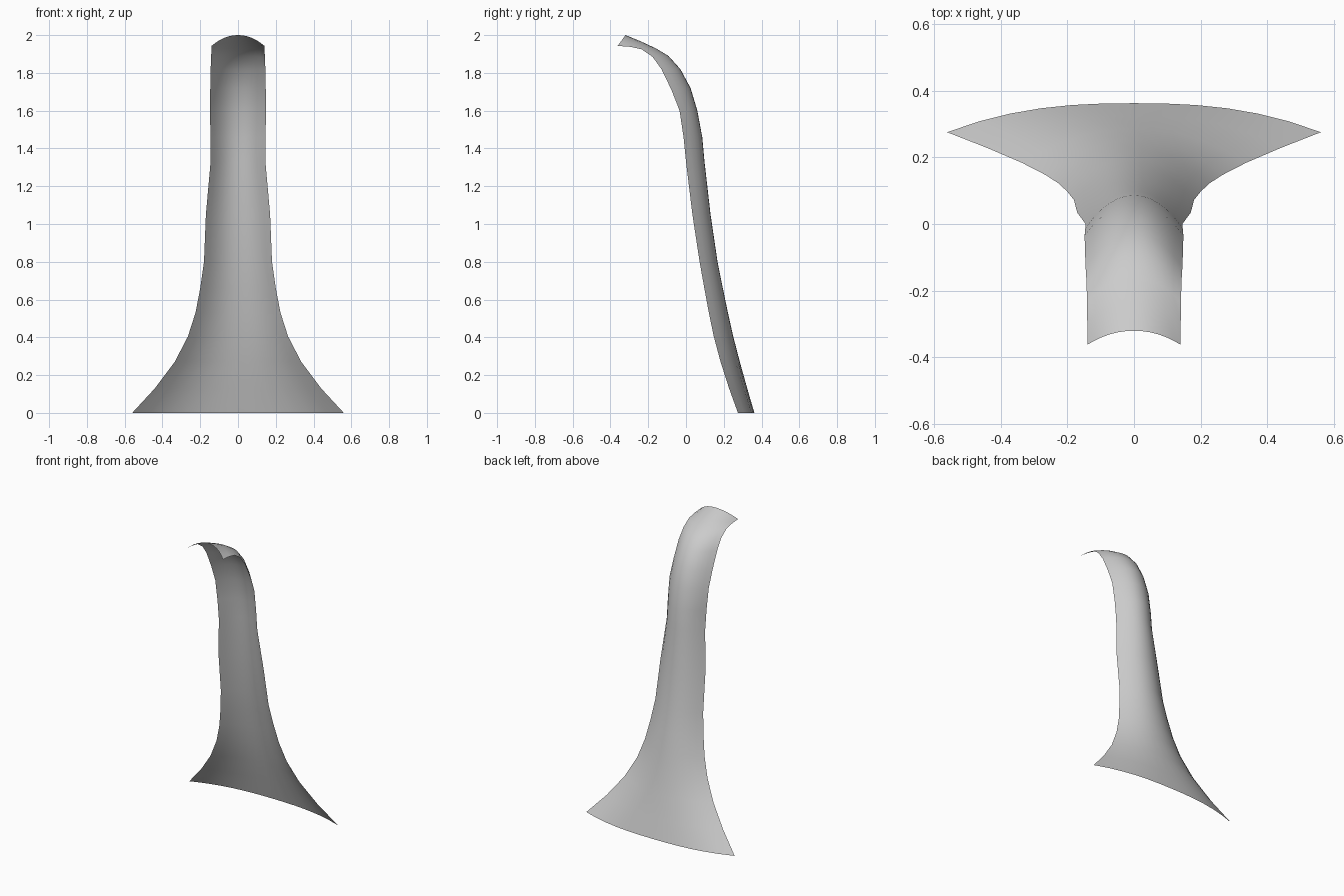
import bpy

# Stations up the sheet: half width, edge (y, z), centre line (y, z)
ROWS = [
    (0.56, 0.275, 0.00, 0.362, 0.00),
    (0.44, 0.228, 0.13, 0.324, 0.13),
    (0.335, 0.183, 0.27, 0.285, 0.27),
    (0.265, 0.147, 0.405, 0.250, 0.405),
    (0.225, 0.121, 0.53, 0.222, 0.53),
    (0.20, 0.097, 0.66, 0.195, 0.66),
    (0.18, 0.072, 0.80, 0.167, 0.80),
    (0.17, 0.034, 1.05, 0.130, 1.05),
    (0.145, 0.000, 1.33, 0.098, 1.33),
    (0.146, -0.013, 1.46, 0.086, 1.46),
    (0.148, -0.034, 1.60, 0.060, 1.60),
    (0.147, -0.077, 1.71, 0.024, 1.72),
    (0.145, -0.130, 1.82, -0.030, 1.82),
    (0.142, -0.177, 1.885, -0.093, 1.89),
    (0.141, -0.235, 1.925, -0.160, 1.93),
    (0.14, -0.295, 1.938, -0.235, 1.965),
    (0.14, -0.362, 1.943, -0.320, 2.00),
]
N = 12  # segments across

# Sweep an arched cross-section through every station
verts, faces = [], []
for i, (w, ey, ez, cy, cz) in enumerate(ROWS):
    power = 2.5 if i < 2 else 2.1
    for j in range(N + 1):
        u = 2 * j / N - 1
        t = abs(u) ** power
        verts.append((w * u, cy + (ey - cy) * t, cz + (ez - cz) * t))
for i in range(len(ROWS) - 1):
    for j in range(N):
        a = i * (N + 1) + j
        faces.append((a, a + N + 1, a + N + 2, a + 1))

mesh = bpy.data.meshes.new("curved_sheet")
mesh.from_pydata(verts, [], faces)
mesh.update()
mesh.shade_smooth()
sheet = bpy.data.objects.new("curved_sheet", mesh)
bpy.context.collection.objects.link(sheet)
